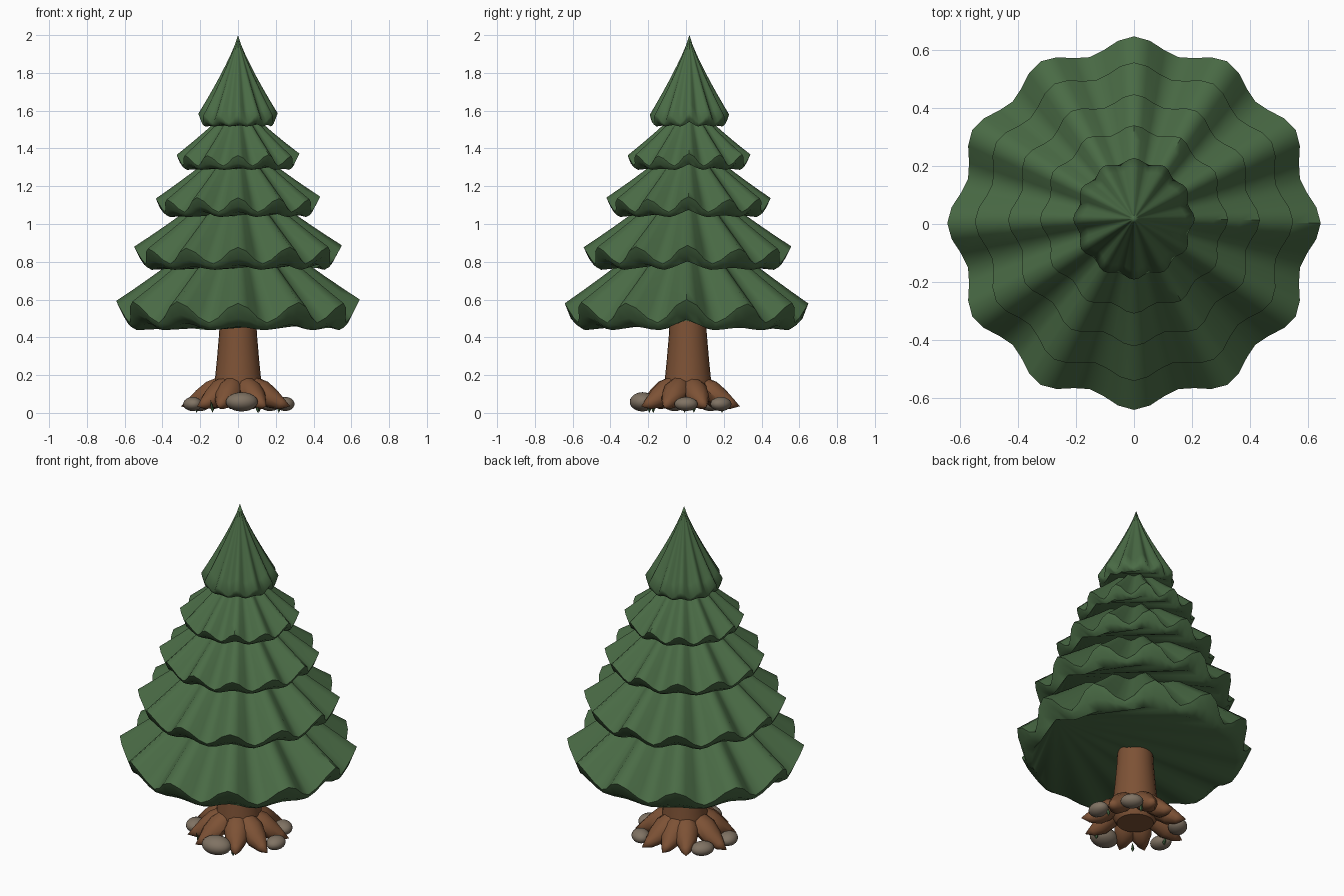
import bpy, bmesh, math, random
from mathutils import Vector, Matrix

random.seed(4)
cube = bpy.data.objects.get("Cube")
if cube:
    bpy.data.objects.remove(cube, do_unlink=True)


def material(name, rgb):
    mat = bpy.data.materials.new(name)
    mat.use_nodes = True
    mat.diffuse_color = (*rgb, 1)
    mat.node_tree.nodes["Principled BSDF"].inputs["Base Color"].default_value = (*rgb, 1)
    return mat


GREEN = material("pine green", (0.068, 0.147, 0.06))
BARK = material("bark brown", (0.205, 0.084, 0.036))
STONE = material("stone grey", (0.215, 0.17, 0.125))


def finish(bm, name, mat, angle=40):
    bmesh.ops.recalc_face_normals(bm, faces=bm.faces)
    mesh = bpy.data.meshes.new(name)
    bm.to_mesh(mesh)
    bm.free()
    obj = bpy.data.objects.new(name, mesh)
    bpy.context.collection.objects.link(obj)
    mesh.materials.append(mat)
    bpy.ops.object.select_all(action="DESELECT")
    obj.select_set(True)
    bpy.context.view_layer.objects.active = obj
    bpy.ops.object.shade_smooth_by_angle(angle=math.radians(angle))


def skin(bm, rings, start, end=None):
    """Bridge rings of points; fan the start to a point, and the end to a point or its first corner."""
    loops = [[bm.verts.new(p) for p in ring] for ring in rings]
    n = len(loops[0])
    for a, b in zip(loops, loops[1:]):
        for i in range(n):
            j = (i + 1) % n
            bm.faces.new((a[i], a[j], b[j], b[i]))
    first, last = bm.verts.new(start), loops[-1]
    for i in range(n):
        bm.faces.new((first, loops[0][i], loops[0][(i + 1) % n]))
    if end is None:
        for i in range(1, n - 1):
            bm.faces.new((last[0], last[i], last[i + 1]))
    else:
        tip = bm.verts.new(end)
        for i in range(n):
            bm.faces.new((tip, last[i], last[(i + 1) % n]))


# Fluted foliage tiers with a folded lip and a flat underside
LOBES, PER_LOBE, STEPS = 12, 6, 8


def tier(name, radius, rim_z, bottom_z, height, y):
    n = LOBES * PER_LOBE
    drop = rim_z - bottom_z
    lift = [random.uniform(-0.12, 0.12) for _ in range(LOBES)]
    lift[0] = 0.2

    def point(i, r, z):
        a = math.tau * i / n
        return Vector((r * math.cos(a), y + r * math.sin(a), z))

    def ridge(i):
        return 0.5 + 0.5 * math.cos(math.tau * i / PER_LOBE)

    def lobe_lift(i):
        return lift[round(i / PER_LOBE) % LOBES] * ridge(i)

    rings = []
    for s in range(1, STEPS + 1):
        t = s / STEPS
        rings.append([point(i, radius * t ** 1.2 * (0.92 + 0.08 * ridge(i)),
                            rim_z + height * (1 - t)
                            + drop * t * t * (0.5 * lobe_lift(i) - 0.72 * (1 - ridge(i))))
                      for i in range(n)])
    # lip folded inwards beneath the rim, thin in the valleys
    for r_valley, r_ridge, z_valley, z_ridge in ((0.905, 0.95, 0.13, 0.5),
                                                 (0.86, 0.86, 0.02, 0.2)):
        rings.append([point(i, radius * (r_valley + (r_ridge - r_valley) * ridge(i)),
                            bottom_z + drop * (z_valley + (z_ridge - z_valley) * ridge(i)
                                               + lobe_lift(i)))
                      for i in range(n)])
    bm = bmesh.new()
    skin(bm, rings, (0, y, rim_z + height))
    finish(bm, name, GREEN, 60)


tier("foliage_tier_1", 0.645, 0.585, 0.435, 0.53, 0.003)
tier("foliage_tier_2", 0.55, 0.875, 0.755, 0.44, 0.008)
tier("foliage_tier_3", 0.435, 1.135, 1.035, 0.36, 0.013)
tier("foliage_tier_4", 0.325, 1.365, 1.285, 0.31, 0.016)
tier("foliage_tier_5", 0.21, 1.58, 1.515, 0.42, 0.018)


def circle(x, y, z, r, n=24):
    return [(x + r * math.cos(math.tau * i / n), y + r * math.sin(math.tau * i / n), z)
            for i in range(n)]


# Trunk
bm = bmesh.new()
trunk_profile = [(0.1, 0.05), (0.13, 0.1), (0.122, 0.18), (0.112, 0.28), (0.1, 0.42), (0.092, 0.6)]
skin(bm, [circle(0, 0.01, z, r) for r, z in trunk_profile], (0, 0.01, 0.05), (0, 0.01, 0.6))
finish(bm, "trunk", BARK)


# Pointed roots spreading from the trunk
def root(name, angle, length):
    out = Vector((math.cos(angle), math.sin(angle), 0))
    side = Vector((-out.y, out.x, 0))
    rings = []
    for f, z, w, h in ((0.3, 0.155, 0.05, 0.035), (0.48, 0.115, 0.068, 0.052),
                       (0.66, 0.075, 0.058, 0.048), (0.84, 0.047, 0.029, 0.028)):
        ring = []
        for k in range(10):
            c, s = math.cos(math.tau * k / 10), math.sin(math.tau * k / 10)
            p = out * (length * f + 0.4 * h * s) + side * (w * c)
            p.z = max(0.015, z + h * s)
            ring.append(p)
        rings.append(ring)
    tip = out * length
    tip.z = 0.035
    bm = bmesh.new()
    skin(bm, rings, out * 0.05 + Vector((0, 0, 0.15)), tip)
    finish(bm, name, BARK)


for k, degrees in enumerate((22, 72, 98, 125, 171, 218, 247, 302, 337)):
    root(f"root_{k + 1}", math.radians(degrees), random.uniform(0.27, 0.31))

# Stones resting between the roots
for k, (x, y, size) in enumerate([(0.02, -0.23, 0.085), (0.25, 0.0, 0.062), (0.17, 0.185, 0.062),
                                  (-0.24, -0.06, 0.062), (-0.2, 0.13, 0.065)]):
    bm = bmesh.new()
    bmesh.ops.create_icosphere(bm, subdivisions=3, radius=1)
    spin = Matrix.Rotation(math.atan2(y, x) + math.pi / 2, 4, "Z")
    shape = Matrix.Translation((x, y, size * 0.5 + 0.016)) @ spin \
        @ Matrix.Diagonal((size, size * 0.8, size * 0.6, 1))
    bmesh.ops.transform(bm, matrix=shape, verts=bm.verts)
    finish(bm, f"stone_{k + 1}", STONE, 60)

# Small tufts of grass
for k, degrees in enumerate((-62, 11, 60, 182, 232)):
    a = math.radians(degrees)
    x, y = 0.22 * math.cos(a), 0.22 * math.sin(a)
    bm = bmesh.new()
    skin(bm, [circle(x, y, 0.02, 0.01, 5)], (x, y, 0.0), (x * 1.08, y * 1.08, 0.07))
    finish(bm, f"grass_{k + 1}", GREEN)
